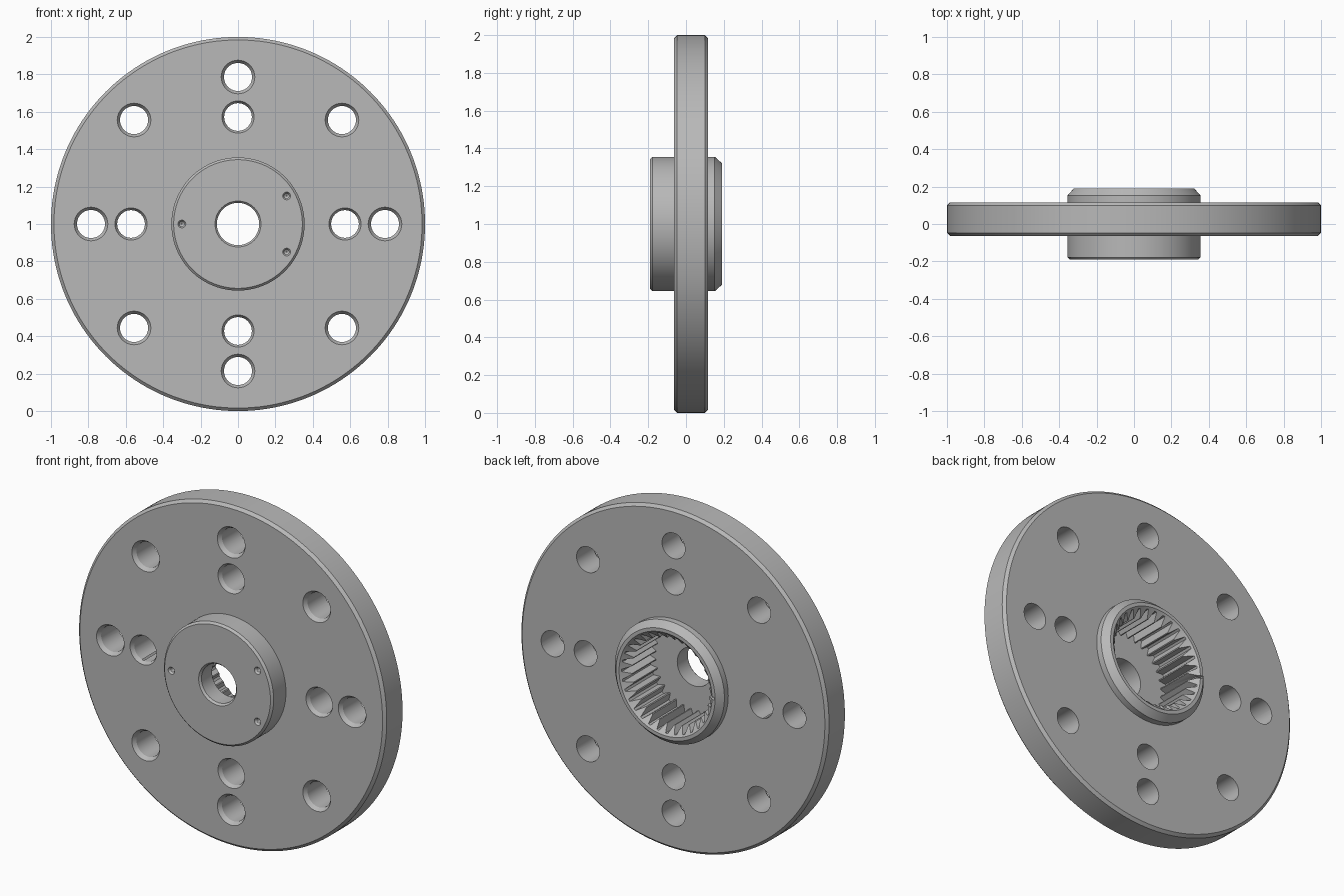
import bpy, bmesh, math

if "Cube" in bpy.data.objects:
    bpy.data.objects.remove(bpy.data.objects["Cube"])

CZ = 1.0  # height of the disc axis


def new_object(name, bm):
    bmesh.ops.recalc_face_normals(bm, faces=bm.faces)
    me = bpy.data.meshes.new(name)
    bm.to_mesh(me)
    bm.free()
    ob = bpy.data.objects.new(name, me)
    bpy.context.collection.objects.link(ob)
    return ob


def loft(bm, rings):
    """Closed solid through rings of points, capped at both ends."""
    loops = [[bm.verts.new(p) for p in ring] for ring in rings]
    n = len(loops[0])
    for a, b in zip(loops, loops[1:]):
        for i in range(n):
            j = (i + 1) % n
            bm.faces.new((a[i], a[j], b[j], b[i]))
    bm.faces.new(loops[0])
    bm.faces.new(loops[-1])


def lathe(bm, profile, segs, x=0.0, z=0.0):
    """Revolve (radius, y) pairs about an axis parallel to y."""
    ang = [2 * math.pi * i / segs for i in range(segs)]
    loft(bm, [[(x + r * math.cos(a), y, CZ + z + r * math.sin(a)) for a in ang]
              for r, y in profile])


def cut(body, bm, name):
    cutter = new_object(name, bm)
    cutter.hide_render = True
    mod = body.modifiers.new(name, 'BOOLEAN')
    mod.operation, mod.solver, mod.object = 'DIFFERENCE', 'EXACT', cutter
    bpy.context.view_layer.objects.active = body
    bpy.ops.object.modifier_apply(modifier=name)
    bpy.data.objects.remove(cutter)


# Flange disc with front hub and chamfered rear hub
F, B, H, C = -0.063, 0.116, 0.19, 0.016
bm = bmesh.new()
lathe(bm, [(0.344, -H), (0.356, -H + 0.012), (0.356, F), (1 - C, F), (1, F + C),
           (1, B - C), (1 - C, B), (0.356, B), (0.356, 0.152), (0.322, H)], 160)
flange = new_object("flange", bm)

# Bolt holes, countersunk on the front
bm = bmesh.new()


def bolt_hole(radius, angle, r, rim):
    lathe(bm, [(rim + 0.02, F - 0.02), (rim, F), (r, F + 0.022), (r, B + 0.05)], 40,
          radius * math.cos(angle), radius * math.sin(angle))


for k in range(8):
    bolt_hole(0.786, k * math.pi / 4, 0.075, 0.09)
for k in range(4):
    bolt_hole(0.572, k * math.pi / 2, 0.074, 0.086)
cut(flange, bm, "bolt_hole_cutter")

# Splined pocket from the back
bm = bmesh.new()
TEETH = 32
ROOT, TIP, FLOOR = 0.292, 0.252, -0.08


def spline_ring(y):
    pts = []
    for t in range(TEETH):
        for frac, r in ((-0.12, ROOT), (0.12, ROOT), (0.44, TIP), (0.56, TIP)):
            a = 2 * math.pi * (t + frac) / TEETH
            pts.append((r * math.cos(a), y, CZ + r * math.sin(a)))
    return pts


loft(bm, [spline_ring(FLOOR), spline_ring(H + 0.05)])
cut(flange, bm, "spline_cutter")

# Lead-in chamfer of the pocket
bm = bmesh.new()
lathe(bm, [(0.245, 0.135), (0.302, H), (0.342, H + 0.04)], 96)
cut(flange, bm, "lead_in_cutter")

# Central bore, chamfered on the front
bm = bmesh.new()
lathe(bm, [(0.135, -H - 0.012), (0.123, -H), (0.113, -H + 0.012), (0.113, 0.0)], 64)
cut(flange, bm, "bore_cutter")

# Three small drilled dimples on the front hub
bm = bmesh.new()
for deg in (30, 180, 330):
    a = math.radians(deg)
    lathe(bm, [(0.026, -H - 0.005), (0.021, -H), (0.013, -H + 0.012),
               (0.013, -H + 0.05), (0.002, -H + 0.058)], 20,
          0.3 * math.cos(a), 0.3 * math.sin(a))
cut(flange, bm, "dimple_cutter")

# Small index slot in the rear rim
bm = bmesh.new()
bmesh.ops.create_cube(bm, size=1)
for v in bm.verts:
    v.co = (-0.295 + v.co.x * 0.045, 0.19 + v.co.y * 0.05, CZ + v.co.z * 0.016)
cut(flange, bm, "slot_cutter")

# Colour and shading
steel = bpy.data.materials.new("grey_steel")
steel.diffuse_color = (0.48, 0.48, 0.48, 1)
steel.use_nodes = True
steel.node_tree.nodes["Principled BSDF"].inputs["Base Color"].default_value = steel.diffuse_color
flange.data.materials.clear()
flange.data.materials.append(steel)
for p in flange.data.polygons:
    p.material_index = 0
bpy.ops.object.select_all(action='DESELECT')
flange.select_set(True)
bpy.context.view_layer.objects.active = flange
bpy.ops.object.shade_smooth_by_angle(angle=math.radians(20))
